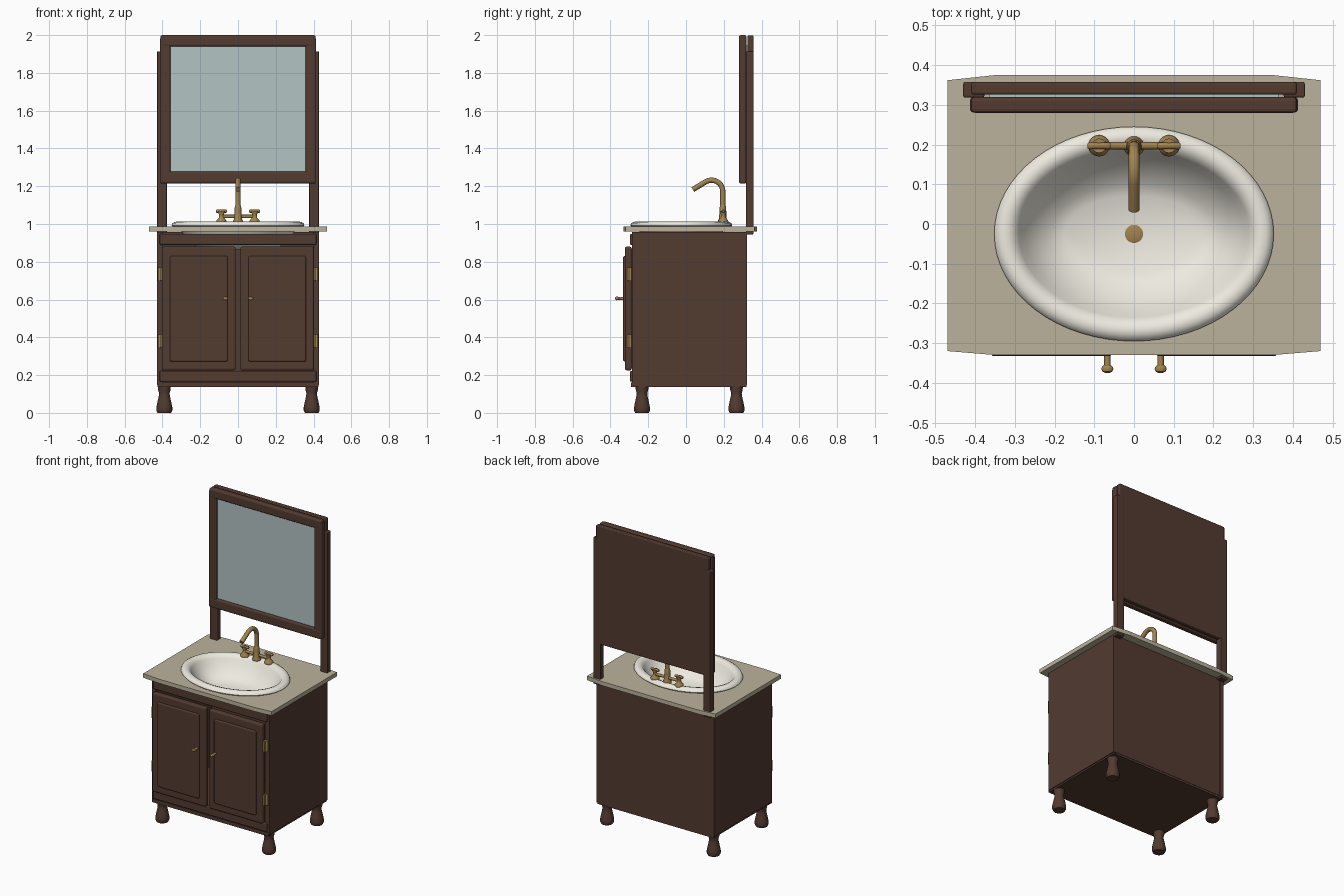
import bpy, bmesh, math
from math import sin, cos, pi, radians

if "Cube" in bpy.data.objects:
    bpy.data.objects.remove(bpy.data.objects["Cube"])


def material(name, rgb):
    m = bpy.data.materials.new(name)
    m.diffuse_color = (*rgb, 1)
    m.use_nodes = True
    m.node_tree.nodes["Principled BSDF"].inputs["Base Color"].default_value = m.diffuse_color
    return m


WOOD = material("dark_wood", (0.085, 0.043, 0.03))
STONE = material("stone", (0.50, 0.45, 0.34))
CERAMIC = material("ceramic", (0.85, 0.82, 0.74))
BRASS = material("brass", (0.36, 0.23, 0.08))
GLASS = material("mirror_glass", (0.45, 0.55, 0.55))


def finish(name, bm, mat, smooth=None, bevel=0):
    bmesh.ops.recalc_face_normals(bm, faces=bm.faces)
    me = bpy.data.meshes.new(name)
    bm.to_mesh(me)
    bm.free()
    me.materials.append(mat)
    ob = bpy.data.objects.new(name, me)
    bpy.context.collection.objects.link(ob)
    if bevel:
        mod = ob.modifiers.new("bevel", 'BEVEL')
        mod.width, mod.segments = bevel, 3
    if smooth:
        bpy.ops.object.select_all(action='DESELECT')
        ob.select_set(True)
        bpy.context.view_layer.objects.active = ob
        bpy.ops.object.shade_smooth_by_angle(angle=radians(smooth))
    return ob


def box(name, x, y, z, mat=WOOD, bevel=0):
    bm = bmesh.new()
    bmesh.ops.create_cube(bm, size=1)
    for v in bm.verts:
        v.co = [a + (c + 0.5) * (b - a) for c, (a, b) in zip(v.co, (x, y, z))]
    return finish(name, bm, mat, bevel=bevel)


def loft(name, rings, centre, mat, segs=20, axis='z', angle=40):
    """Stack of ellipses (rx, ry, height), capped, along z or towards -y."""
    bm = bmesh.new()
    loops = []
    for rx, ry, h in rings:
        loop = []
        for i in range(segs):
            a = 2 * pi * i / segs
            p = (rx * cos(a), ry * sin(a), h)
            if axis == 'y':
                p = (p[0], -h, p[1])
            elif axis == 'x':
                p = (h, p[0], p[1])
            loop.append(bm.verts.new([c + q for c, q in zip(centre, p)]))
        loops.append(loop)
    for a, b in zip(loops, loops[1:]):
        for i in range(segs):
            j = (i + 1) % segs
            bm.faces.new((a[i], a[j], b[j], b[i]))
    bm.faces.new(loops[0])
    bm.faces.new(loops[-1])
    return finish(name, bm, mat, smooth=angle)


def turned(name, profile, centre, mat=BRASS, segs=20, axis='z'):
    return loft(name, [(r, r, h) for r, h in profile], centre, mat, segs, axis)


# cabinet carcass, open at the front behind the doors
box("cabinet_bottom", (-0.425, 0.425), (-0.29, 0.32), (0.137, 0.16))
box("cabinet_back", (-0.41, 0.41), (0.30, 0.322), (0.15, 0.957))
box("top_rail", (-0.415, 0.415), (-0.297, -0.275), (0.89, 0.947), bevel=0.006)
box("bottom_rail", (-0.415, 0.415), (-0.297, -0.275), (0.165, 0.222), bevel=0.006)


def span(s, a, b):
    return tuple(sorted((s * a, s * b)))


for s, side in ((-1, "left"), (1, "right")):
    box(side + "_side_panel", span(s, 0.40, 0.43), (-0.286, 0.323), (0.147, 0.957))
    # doors with raised panels
    box(side + "_door", span(s, 0.012, 0.403), (-0.323, -0.287), (0.225, 0.88), bevel=0.01)
    box(side + "_door_panel", span(s, 0.055, 0.36), (-0.333, -0.315), (0.272, 0.83), bevel=0.008)
    # knobs
    turned(side + "_knob_stem", [(0.008, 0), (0.008, 0.035)], (s * 0.067, -0.33, 0.606), segs=12, axis='y')
    loft(side + "_knob", [(0.006, 0.004, 0), (0.014, 0.009, 0.008), (0.015, 0.01, 0.014),
                          (0.012, 0.008, 0.02), (0.005, 0.003, 0.023)],
         (s * 0.067, -0.352, 0.606), BRASS, segs=16, axis='y')
    # hinges
    for z, pos in ((0.735, "upper"), (0.38, "lower")):
        box(f"{side}_{pos}_hinge", span(s, 0.397, 0.412), (-0.312, -0.284), (z - 0.035, z + 0.035), BRASS)
        turned(f"{side}_{pos}_hinge_barrel", [(0.008, -0.036), (0.008, 0.036)],
               (s * 0.416, -0.295, z), segs=12)
    # turned legs
    for y, end in ((-0.233, "front"), (0.267, "back")):
        turned(f"{side}_{end}_leg", [(0.036, 0), (0.042, 0.012), (0.042, 0.03), (0.036, 0.06),
                                     (0.029, 0.092), (0.028, 0.105), (0.033, 0.122), (0.034, 0.14)],
               (s * 0.39, y, 0), WOOD)
    # mirror posts and frame stiles
    box(side + "_mirror_post", span(s, 0.377, 0.43), (0.318, 0.358), (0.945, 1.914), bevel=0.005)
    box(side + "_frame_stile", span(s, 0.358, 0.413), (0.281, 0.319), (1.215, 1.985), bevel=0.008)
    # tap handles
    hx = s * 0.088
    turned(side + "_tap", [(0.027, 1.008), (0.027, 1.016), (0.022, 1.024), (0.013, 1.034),
                           (0.012, 1.05), (0.018, 1.062), (0.018, 1.07)], (hx, 0.197, 0))
    turned(side + "_tap_lever", [(0.006, -0.029), (0.009, -0.024), (0.008, 0),
                                 (0.009, 0.024), (0.006, 0.029)], (hx, 0.197, 1.068), segs=12, axis='x')

# mirror
box("frame_top_rail", (-0.41, 0.41), (0.28, 0.32), (1.94, 2.0), bevel=0.01)
box("frame_bottom_rail", (-0.41, 0.41), (0.28, 0.32), (1.214, 1.277), bevel=0.01)
box("mirror_back_board", (-0.41, 0.41), (0.326, 0.357), (1.216, 1.998), bevel=0.006)
box("mirror_glass", (-0.365, 0.365), (0.298, 0.327), (1.27, 1.945), GLASS)

# countertop with slightly bowed front and back, cut for the basin
bm = bmesh.new()
half = [(0.35, -0.33), (0.47, -0.32), (0.47, 0.362), (0.35, 0.375)]
outline = half + [(-x, y) for x, y in reversed(half)]
face = bm.faces.new([bm.verts.new((x, y, 0.959)) for x, y in outline])
ext = bmesh.ops.extrude_face_region(bm, geom=[face])
for v in ext["geom"]:
    if isinstance(v, bmesh.types.BMVert):
        v.co.z = 0.986
counter = finish("countertop", bm, STONE)
cutter = loft("basin_cutter", [(0.322, 0.242, 0.9), (0.322, 0.242, 1.05)], (0, -0.025, 0), STONE, 64)
cutter.hide_render = True
mod = counter.modifiers.new("basin_hole", 'BOOLEAN')
mod.operation, mod.solver, mod.object = 'DIFFERENCE', 'EXACT', cutter
bpy.context.view_layer.objects.active = counter
bpy.ops.object.modifier_apply(modifier=mod.name)
bpy.data.objects.remove(cutter)

# oval basin: outer shell, rolled rim, inner bowl
loft("basin", [(0.18, 0.1, 0.864), (0.225, 0.145, 0.882), (0.268, 0.19, 0.918), (0.3, 0.222, 0.96),
               (0.315, 0.235, 0.985), (0.345, 0.263, 0.985), (0.352, 0.27, 0.993),
               (0.347, 0.265, 1.004), (0.335, 0.253, 1.011), (0.32, 0.24, 1.013),
               (0.303, 0.223, 1.007), (0.29, 0.21, 0.99), (0.275, 0.194, 0.96),
               (0.24, 0.157, 0.918), (0.21, 0.127, 0.895), (0.177, 0.095, 0.878)],
     (0, -0.025, 0), CERAMIC, 64, angle=50)
turned("drain", [(0.023, 0.875), (0.023, 0.881), (0.018, 0.883)], (0, -0.025, 0))

# tap body: cross pipe, pedestal and swan-neck spout
turned("tap_cross_pipe", [(0.009, -0.088), (0.009, 0.088)], (0, 0.197, 1.04), segs=12, axis='x')
turned("spout_base", [(0.026, 1.008), (0.026, 1.016), (0.02, 1.03), (0.018, 1.07),
                      (0.018, 1.085), (0.014, 1.1)], (0, 0.195, 0))
path = [(0.195, 1.03), (0.195, 1.12)]
path += [(0.135 + 0.06 * cos(radians(t)), 1.172 + 0.06 * sin(radians(t))) for t in range(0, 126, 12)]
path.append((0.036, 1.182))
cu = bpy.data.curves.new("spout", 'CURVE')
cu.dimensions = '3D'
cu.bevel_depth, cu.bevel_resolution, cu.use_fill_caps = 0.014, 4, True
sp = cu.splines.new('POLY')
sp.points.add(len(path) - 1)
for p, (y, z) in zip(sp.points, path):
    p.co = (0, y, z, 1)
cu.materials.append(BRASS)
spout = bpy.data.objects.new("spout", cu)
bpy.context.collection.objects.link(spout)
bpy.ops.object.select_all(action='DESELECT')
spout.select_set(True)
bpy.context.view_layer.objects.active = spout
bpy.ops.object.convert(target='MESH')
bpy.ops.object.shade_smooth_by_angle(angle=radians(40))
